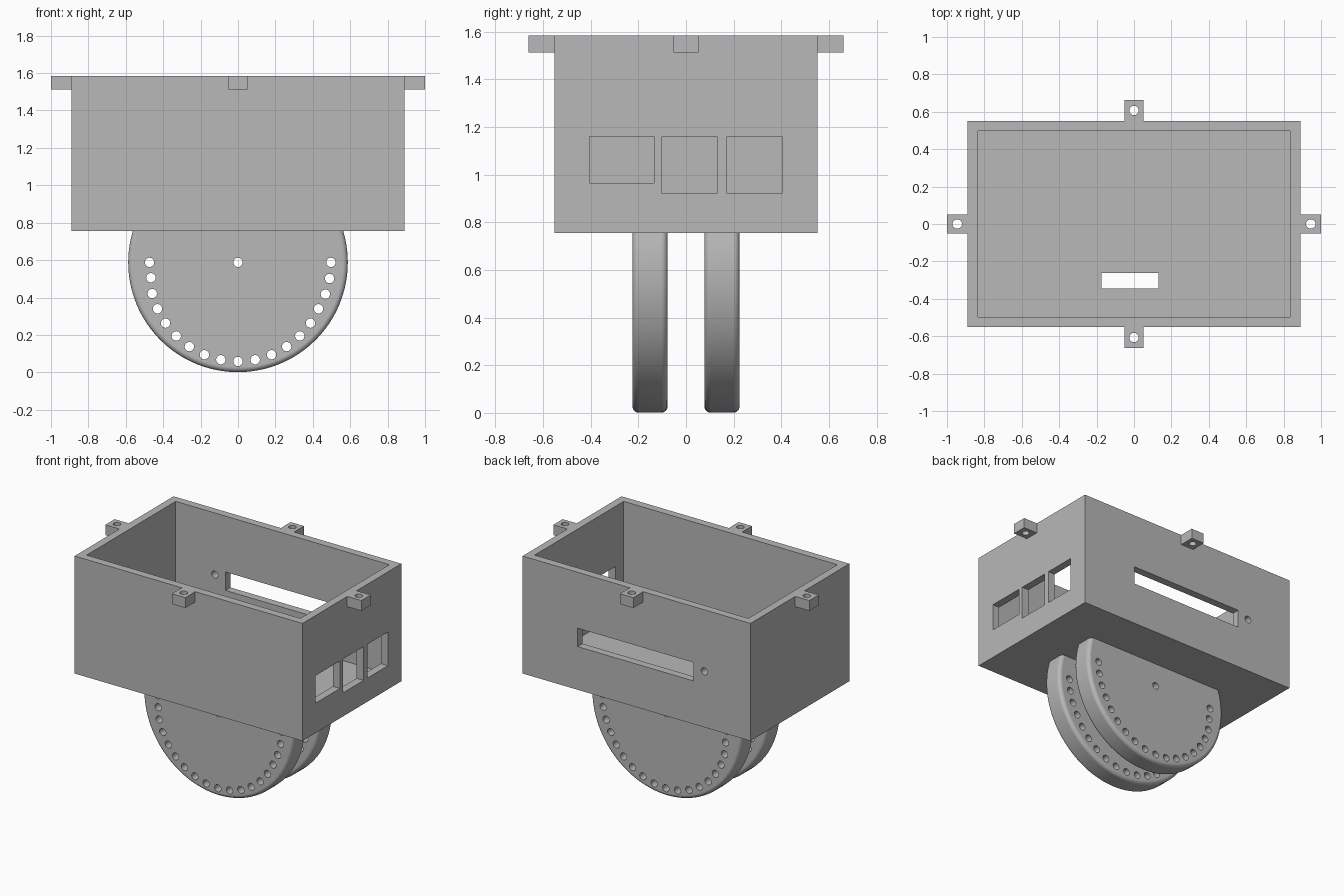
import bpy, bmesh
from math import sin, cos, radians
from mathutils import Matrix, Vector

if "Cube" in bpy.data.objects:
    bpy.data.objects.remove(bpy.data.objects["Cube"])

grey = bpy.data.materials.new("plain grey")
grey.use_nodes = True
grey.diffuse_color = (0.48, 0.48, 0.48, 1)
grey.node_tree.nodes["Principled BSDF"].inputs["Base Color"].default_value = (0.48, 0.48, 0.48, 1)


def add_box(bm, x, y, z):
    """Box from (min, max) ranges."""
    size = Vector((x[1] - x[0], y[1] - y[0], z[1] - z[0]))
    mid = Vector((sum(x), sum(y), sum(z))) / 2
    bmesh.ops.create_cube(bm, size=1, matrix=Matrix.Translation(mid) @ Matrix.Diagonal((*size, 1)))


def add_rod(bm, centre, radius, length, axis, sides=24):
    """Cylinder along y or z."""
    turn = Matrix.Rotation(radians(90), 4, 'X') if axis == 'Y' else Matrix()
    bmesh.ops.create_cone(bm, cap_ends=True, segments=sides, radius1=radius, radius2=radius,
                          depth=length, matrix=Matrix.Translation(centre) @ turn)


def make(name, bm):
    mesh = bpy.data.meshes.new(name)
    bm.to_mesh(mesh)
    bm.free()
    obj = bpy.data.objects.new(name, mesh)
    bpy.context.collection.objects.link(obj)
    mesh.materials.append(grey)
    return obj


def cut(obj, bm):
    """Subtract the solids in bm, then discard the cutter."""
    cutter = make("cutter", bm)
    cutter.hide_render = True
    mod = obj.modifiers.new("cut", 'BOOLEAN')
    mod.operation, mod.solver, mod.object = 'DIFFERENCE', 'EXACT', cutter
    activate(obj)
    bpy.ops.object.modifier_apply(modifier=mod.name)
    bpy.data.objects.remove(cutter)


def activate(obj):
    bpy.ops.object.select_all(action='DESELECT')
    obj.select_set(True)
    bpy.context.view_layer.objects.active = obj


def smooth(obj):
    activate(obj)
    bpy.ops.object.shade_smooth_by_angle(angle=radians(30))


HALF_X, HALF_Y, WALL = 0.89, 0.552, 0.055
FLOOR, TOP, HOLE = 0.755, 1.585, 0.025

# Open-topped case
bm = bmesh.new()
add_box(bm, (-HALF_X, HALF_X), (-HALF_Y, HALF_Y), (FLOOR, TOP))
case = make("case", bm)
bm = bmesh.new()
in_x, in_y = HALF_X - WALL, HALF_Y - WALL
add_box(bm, (-in_x, in_x), (-in_y, in_y), (FLOOR + WALL, TOP + 0.2))
cut(case, bm)

# Port windows, back slot, back pin hole and floor slot
bm = bmesh.new()
for y, low in (((-0.405, -0.134), 0.966), ((-0.1, 0.13), 0.922), ((0.172, 0.402), 0.922)):
    add_box(bm, (0.8, 0.95), y, (low, 1.16))
add_box(bm, (-0.445, 0.46), (0.45, 0.6), (1.06, 1.19))
add_rod(bm, (-0.53, HALF_Y, 1.15), HOLE, 0.2, 'Y')
add_box(bm, (-0.173, 0.13), (-0.345, -0.263), (0.7, 0.85))
cut(case, bm)
smooth(case)

# Screw tabs on the rim
for name, dx, dy in (("front_tab", 0, -1), ("back_tab", 0, 1), ("left_tab", 1, 0), ("right_tab", -1, 0)):
    cx, cy = dx * (HALF_X + 0.055), dy * (HALF_Y + 0.055)
    bm = bmesh.new()
    half = 0.055 if dx else 0.052
    deep = 0.055 if dy else 0.052
    add_box(bm, (cx - half, cx + half), (cy - deep, cy + deep), (TOP - 0.073, TOP))
    tab = make(name, bm)
    bm = bmesh.new()
    add_rod(bm, (cx, cy, TOP), HOLE, 0.4, 'Z')
    cut(tab, bm)
    smooth(tab)

# Rounded discs under the case, with a ring of holes
CENTRE, RADIUS = 0.588, 0.587
LEFT_RING = {-70: 0.488, -80: 0.473, -90: 0.473}
for name, y in (("front_disc", -0.151), ("back_disc", 0.151)):
    bm = bmesh.new()
    add_rod(bm, (0, y, CENTRE), RADIUS, 0.148, 'Y', 128)
    rim = [e for e in bm.edges if any(len(f.verts) > 4 for f in e.link_faces)]
    bmesh.ops.bevel(bm, geom=rim, offset=0.027, segments=6, profile=0.5, affect='EDGES')
    disc = make(name, bm)
    bm = bmesh.new()
    add_box(bm, (-1, 1), (y - 0.2, y + 0.2), (FLOOR, 1.5))
    add_rod(bm, (0, y, CENTRE), HOLE, 0.4, 'Y')
    for angle in range(-90, 91, 10):
        a = radians(angle)
        ring = LEFT_RING.get(angle, 0.497 + 0.033 * max(0, cos(1.5 * a)))
        add_rod(bm, (ring * sin(a), y, CENTRE - ring * cos(a)), HOLE, 0.4, 'Y')
    cut(disc, bm)
    smooth(disc)
    disc.modifiers.new("flat caps", 'WEIGHTED_NORMAL').keep_sharp = True
